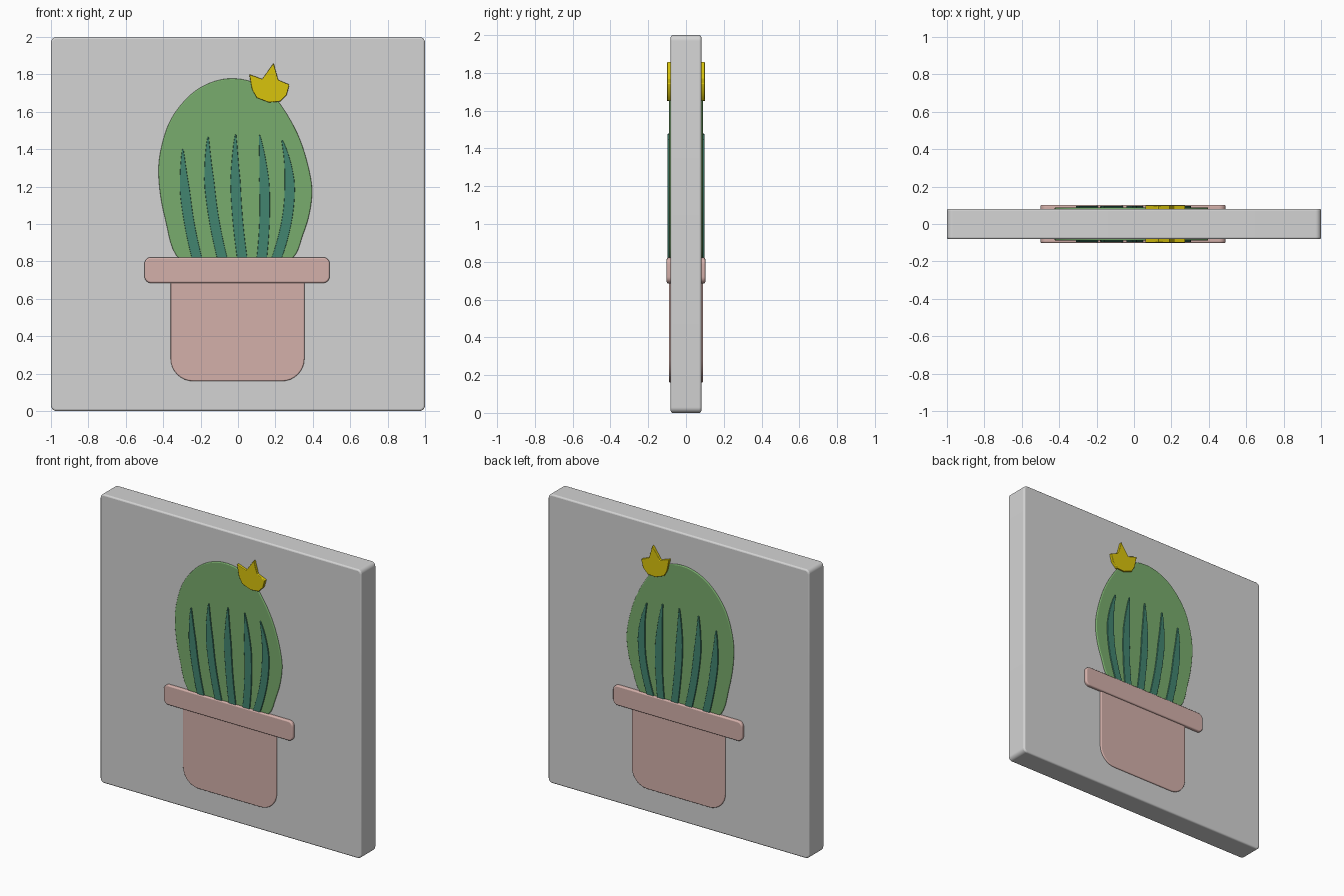
import bpy, bmesh, math
from mathutils import Vector

if "Cube" in bpy.data.objects:
    bpy.data.objects.remove(bpy.data.objects["Cube"], do_unlink=True)


def material(name, srgb):
    lin = [((c / 255 + 0.055) / 1.055) ** 2.4 if c > 10 else c / 3295 for c in srgb]
    mat = bpy.data.materials.new(name)
    mat.use_nodes = True
    mat.diffuse_color = (*lin, 1)
    mat.node_tree.nodes["Principled BSDF"].inputs["Base Color"].default_value = (*lin, 1)
    return mat


def spline(points, steps=6):
    """Smooth closed outline through the points."""
    pts, out = [Vector(p) for p in points], []
    for i in range(len(pts)):
        a, b, c, d = (pts[(i + k) % len(pts)] for k in (-1, 0, 1, 2))
        for s in range(steps):
            t = s / steps
            out.append(0.5 * (2 * b + (c - a) * t + (2 * a - 5 * b + 4 * c - d) * t * t
                              + (3 * b - a - 3 * c + d) * t ** 3))
    return out


def rounded_box(x0, x1, z0, z1, r_low, r_high, steps=8):
    """Rectangle outline with separate lower and upper corner radii."""
    out = []
    corners = ((x1, z1, -1, -1, r_high), (x0, z1, 1, -1, r_high),
               (x0, z0, 1, 1, r_low), (x1, z0, -1, 1, r_low))
    for k, (x, z, sx, sz, r) in enumerate(corners):
        for s in range(steps + 1):
            a = math.pi / 2 * (k + s / steps)
            out.append(Vector((x + sx * r + r * math.cos(a), z + sz * r + r * math.sin(a))))
    return out


def stripe(top, mid, base, width, steps=14):
    """Tapering curved band through three points, pointed at the top."""
    top, mid, base = Vector(top), Vector(mid), Vector(base)
    ctrl = 2 * mid - (top + base) / 2
    left, right = [], []
    for s in range(steps + 1):
        t = s / steps
        p = (1 - t) ** 2 * top + 2 * t * (1 - t) * ctrl + t * t * base
        half = width / 2 * min(1, 0.12 + 1.9 * t ** 0.8)
        left.append(p - Vector((half, 0)))
        right.append(p + Vector((half, 0)))
    return left + right[::-1]


def slab(name, outline, half_depth, mat, bevel):
    """Extrude an outline evenly to the front and back, with softened rims."""
    bm = bmesh.new()
    face = bm.faces.new([bm.verts.new((p[0], -half_depth, p[1])) for p in outline])
    new = bmesh.ops.extrude_face_region(bm, geom=[face])["geom"]
    bmesh.ops.translate(bm, vec=(0, 2 * half_depth, 0),
                        verts=[v for v in new if isinstance(v, bmesh.types.BMVert)])
    bmesh.ops.recalc_face_normals(bm, faces=bm.faces)
    mesh = bpy.data.meshes.new(name)
    bm.to_mesh(mesh)
    bm.free()
    mesh.materials.append(mat)
    obj = bpy.data.objects.new(name, mesh)
    bpy.context.collection.objects.link(obj)
    mod = obj.modifiers.new("Rounded rim", 'BEVEL')
    mod.width, mod.segments = bevel, 3
    mod.limit_method, mod.angle_limit = 'ANGLE', math.radians(50)
    bpy.ops.object.select_all(action='DESELECT')
    obj.select_set(True)
    bpy.context.view_layer.objects.active = obj
    bpy.ops.object.shade_smooth_by_angle(angle=math.radians(35))
    return obj


grey = material("Tile grey", (212, 212, 212))
green = material("Cactus green", (121, 172, 109))
teal = material("Stripe dark green", (66, 133, 112))
pink = material("Pot pink", (212, 176, 170))
yellow = material("Flower yellow", (217, 196, 12))

# Square tile
slab("tile", rounded_box(-1, 1, 0, 2, 0.03, 0.03), 0.081, grey, 0.01)

# Cactus body
body = [(-0.3, 0.8), (-0.39, 1.03), (-0.425, 1.27), (-0.4, 1.45), (-0.34, 1.59),
        (-0.23, 1.71), (-0.1, 1.77), (0.03, 1.772), (0.14, 1.725), (0.23, 1.635),
        (0.33, 1.455), (0.39, 1.24), (0.39, 1.1), (0.35, 0.95), (0.27, 0.8), (0, 0.74)]
slab("cactus_body", spline(body), 0.089, green, 0.006)

# Cactus ribs
ribs = [((-0.295, 1.4), (-0.275, 1.1), (-0.215, 0.8)),
        ((-0.16, 1.465), (-0.145, 1.14), (-0.08, 0.8)),
        ((-0.013, 1.478), (-0.01, 1.14), (0.025, 0.8)),
        ((0.115, 1.475), (0.143, 1.14), (0.125, 0.8)),
        ((0.235, 1.45), (0.275, 1.14), (0.2, 0.8))]
for i, rib in enumerate(ribs):
    slab(f"cactus_rib_{i + 1}", stripe(*rib, 0.055), 0.097, teal, 0.003)

# Flower
flower = [(0.06, 1.8), (0.13, 1.775), (0.19, 1.86), (0.215, 1.77), (0.275, 1.745),
          (0.26, 1.69), (0.225, 1.655), (0.165, 1.65), (0.1, 1.675), (0.075, 1.72)]
slab("flower", flower, 0.1, yellow, 0.004)

# Pot and rim
slab("pot", rounded_box(-0.36, 0.355, 0.16, 0.72, 0.12, 0.02), 0.09, pink, 0.006)
slab("pot_rim", rounded_box(-0.5, 0.49, 0.685, 0.822, 0.035, 0.035), 0.102, pink, 0.008)
